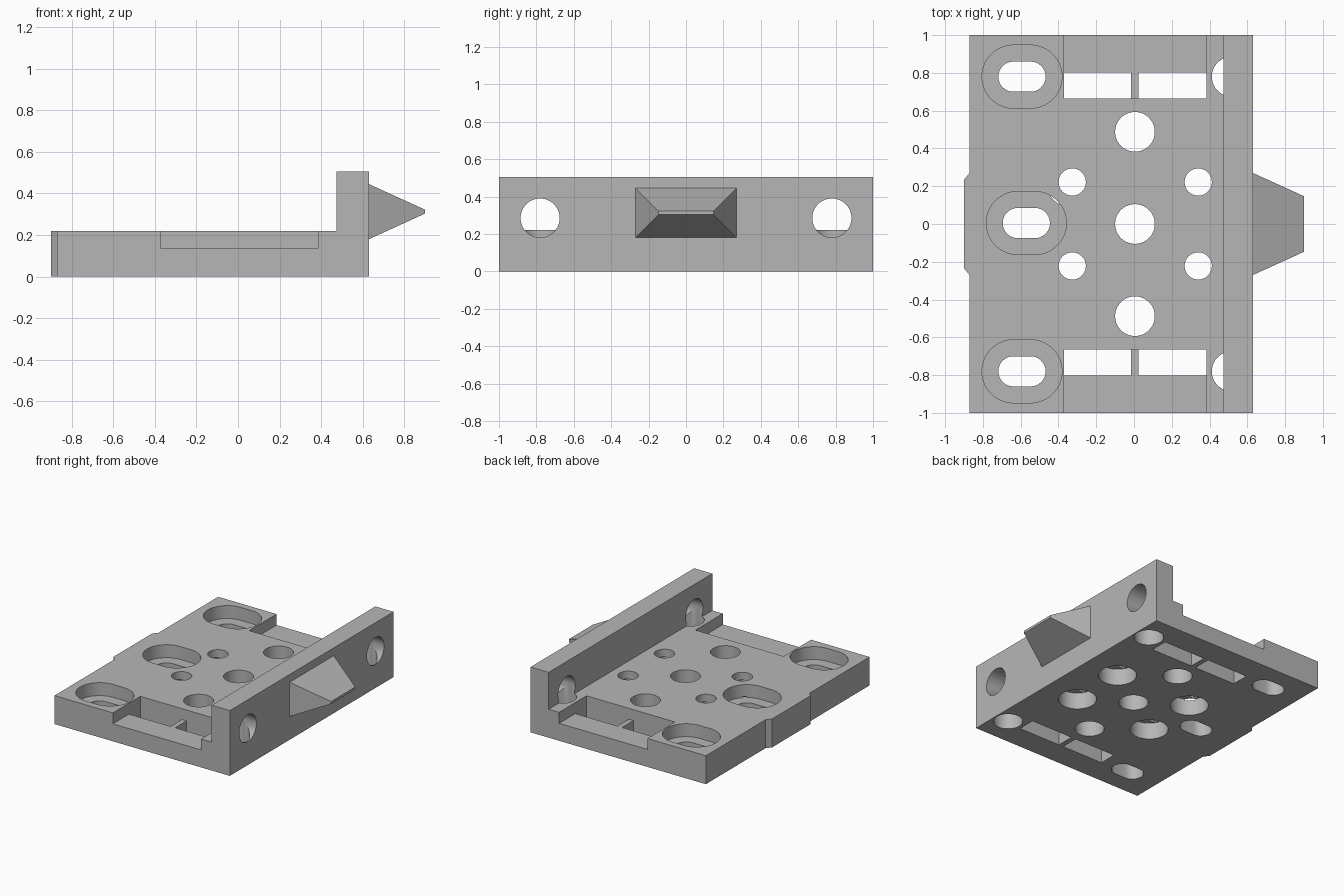
import bpy, math
from mathutils import Matrix, Vector

default = bpy.data.objects.get("Cube")
if default:
    bpy.data.objects.remove(default)

grey = bpy.data.materials.new("matte_grey")
grey.use_nodes = True
grey.diffuse_color = (0.47, 0.47, 0.47, 1)
grey.node_tree.nodes["Principled BSDF"].inputs["Base Color"].default_value = (0.47, 0.47, 0.47, 1)


def loft(name, bottom, top):
    """Solid between two matching rings of points."""
    n = len(bottom)
    faces = [list(range(n))[::-1], list(range(n, 2 * n))]
    faces += [[i, (i + 1) % n, n + (i + 1) % n, n + i] for i in range(n)]
    mesh = bpy.data.meshes.new(name)
    mesh.from_pydata(list(bottom) + list(top), [], faces)
    mesh.materials.append(grey)
    ob = bpy.data.objects.new(name, mesh)
    bpy.context.collection.objects.link(ob)
    return ob


def prism(name, outline, z0, z1):
    return loft(name, [(x, y, z0) for x, y in outline], [(x, y, z1) for x, y in outline])


def rect(x0, x1, y0, y1):
    return [(x0, y0), (x1, y0), (x1, y1), (x0, y1)]


def round_slot(cx, cy, r, half=0.0, steps=48):
    """Circle, stretched along x by half to each side."""
    pts = []
    for i in range(steps):
        a = 2 * math.pi * (i + 0.5) / steps
        shift = half if math.cos(a) > 0 else -half
        pts.append((cx + shift + r * math.cos(a), cy + r * math.sin(a)))
    return pts


def cut(ob, cutter):
    cutter.hide_render = True
    mod = ob.modifiers.new("cut", 'BOOLEAN')
    mod.operation = 'DIFFERENCE'
    mod.solver = 'EXACT'
    mod.object = cutter
    bpy.context.view_layer.objects.active = ob
    bpy.ops.object.modifier_apply(modifier=mod.name)
    bpy.data.objects.remove(cutter)


def drill(outline, z0, z1):
    cut(plate, prism("cutter", outline, z0, z1))


THICK = 0.22
LOW, HIGH = -0.1, 0.4

# L-shaped plate with its upright wall
profile = [(-0.87, 0), (0.63, 0), (0.63, 0.505), (0.475, 0.505), (0.475, THICK), (-0.87, THICK)]
plate = loft("mounting_plate", [(x, -1, z) for x, z in profile][::-1],
             [(x, 1, z) for x, z in profile][::-1])
for poly in plate.data.polygons:
    poly.use_smooth = False
bpy.context.view_layer.update()

# Row of round holes along the middle
for y in (-0.488, 0, 0.488):
    drill(round_slot(0.005, y, 0.105), LOW, HIGH)

# Four screw holes with stepped bores underneath
for x in (-0.327, 0.34):
    for y in (-0.222, 0.222):
        r = 0.072
        drill(round_slot(x, y, r), LOW, HIGH)
        drill(round_slot(x, y, 0.136), LOW, 0.13)
        drill(rect(x - 0.113, x + 0.113, y - r, y + r), 0.1, 0.145)
        drill(rect(x - r, x + r, y - r, y + r), 0.1, 0.16)

# Countersunk adjustment slots
for x, y in ((-0.593, 0.78), (-0.57, 0.005), (-0.593, -0.78)):
    drill(round_slot(x, y, 0.08, 0.045), LOW, HIGH)
    drill(round_slot(x, y, 0.167, 0.045), 0.12, HIGH)

for s in (-1, 1):
    # Side recess and its pair of strap windows
    y0, y1 = sorted((s * 0.665, s * 1.1))
    drill(rect(-0.37, 0.385, y0, y1), 0.135, HIGH)
    y0, y1 = sorted((s * 0.665, s * 0.803))
    drill(rect(-0.37, -0.015, y0, y1), LOW, HIGH)
    drill(rect(0.025, 0.385, y0, y1), LOW, HIGH)

    # Vertical passage meeting the hole through the wall
    drill(round_slot(0.517, s * 0.78, 0.105), LOW, 0.285)
    bore = prism("cutter", round_slot(0, 0, 0.1045), 0.47, 0.75)
    bore.data.transform(Matrix.Translation((0, s * 0.78, 0.285)) @ Matrix.Rotation(math.pi / 2, 4, 'Y'))
    cut(plate, bore)

# Chamfered rib on the outer edge
prism("edge_rib", [(-0.87, 0.27), (-0.90, 0.235), (-0.90, -0.235), (-0.87, -0.27)], 0, THICK)

# Tapered tongue on the wall
def ring(x, half_y, z0, z1):
    return [(x, -half_y, z0), (x, half_y, z0), (x, half_y, z1), (x, -half_y, z1)]

loft("tapered_tongue", ring(0.63, 0.27, 0.18, 0.445), ring(0.90, 0.147, 0.303, 0.322))

# Smooth the bores, keep the edges crisp
bpy.ops.object.select_all(action='DESELECT')
plate.select_set(True)
bpy.context.view_layer.objects.active = plate
bpy.ops.object.shade_smooth_by_angle(angle=math.radians(30))
